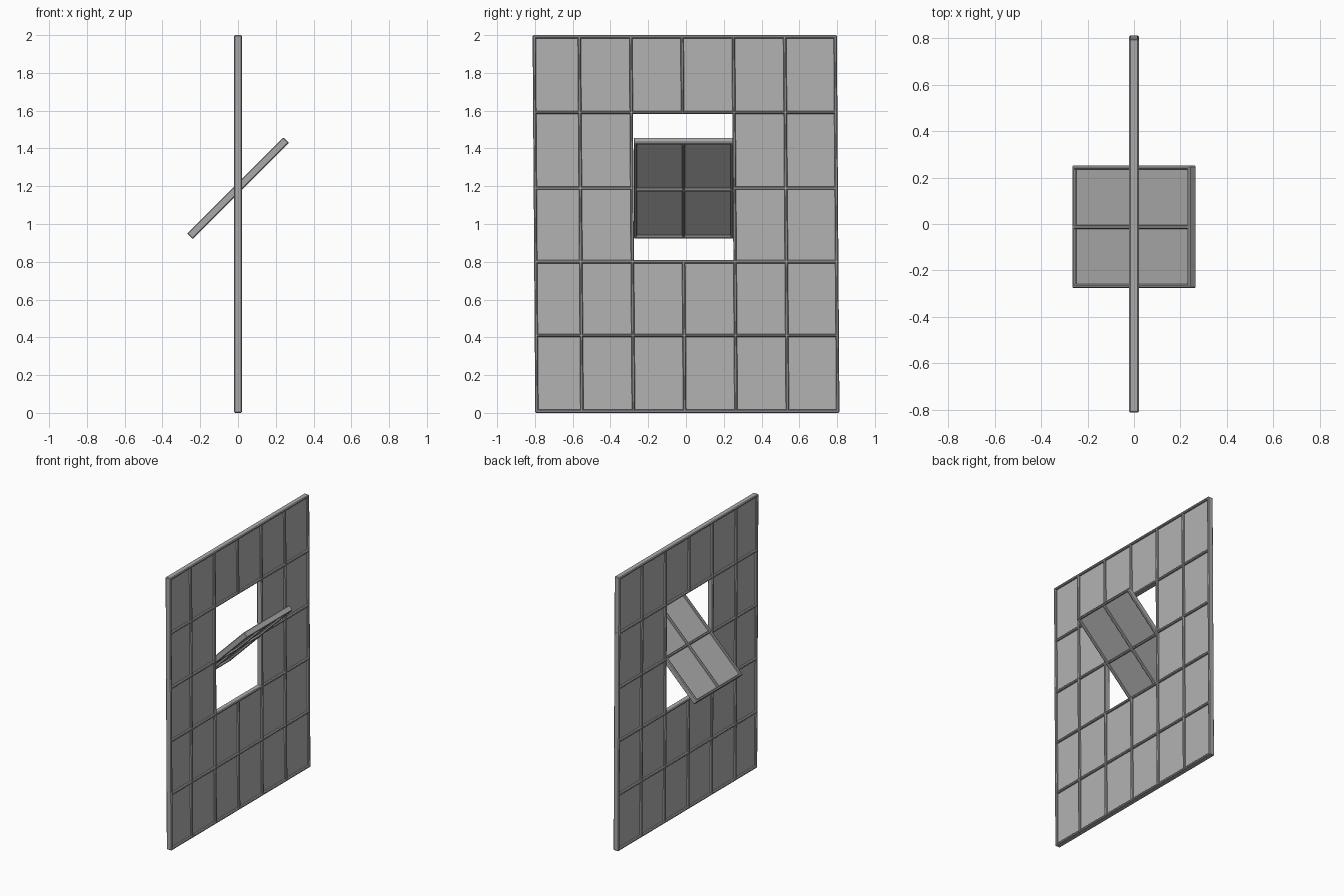
import bpy, bmesh, math
from mathutils import Matrix, Vector

if "Cube" in bpy.data.objects:
    bpy.data.objects.remove(bpy.data.objects["Cube"], do_unlink=True)


def make_material(name, value):
    mat = bpy.data.materials.new(name)
    mat.use_nodes = True
    colour = (value, value, value, 1)
    mat.diffuse_color = colour
    mat.node_tree.nodes["Principled BSDF"].inputs["Base Color"].default_value = colour
    return mat


FRAME = make_material("frame grey", 0.40)
PANE = make_material("pane grey", 0.45)
DEPTH, WIDTH, GLASS = 0.042, 0.017, 0.012
IDENTITY = Matrix.Identity(4)


def box(name, size, matrix, mat, chamfer=0):
    bm = bmesh.new()
    bmesh.ops.create_cube(bm, size=1, matrix=Matrix.Diagonal((*size, 1)))
    if chamfer:
        bmesh.ops.bevel(bm, geom=bm.edges[:], offset=chamfer, segments=1, affect='EDGES')
    bm.transform(matrix)
    mesh = bpy.data.meshes.new(name)
    bm.to_mesh(mesh)
    bm.free()
    mesh.materials.append(mat)
    obj = bpy.data.objects.new(name, mesh)
    bpy.context.collection.objects.link(obj)


def bar(name, start, end, place=IDENTITY):
    """Chamfered bar between two (y, z) points in the window plane."""
    a, b = Vector((0, *start)), Vector((0, *end))
    run = b - a
    turn = Matrix.Rotation(-math.atan2(run.y, run.z), 4, 'X')
    box(name, (DEPTH, WIDTH, run.length + WIDTH),
        place @ Matrix.Translation((a + b) / 2) @ turn, FRAME, 0.005)


def sheet(name, y0, y1, z0, z1, place=IDENTITY):
    spot = Matrix.Translation((0, (y0 + y1) / 2, (z0 + z1) / 2))
    box(name, (GLASS, y1 - y0, z1 - z0), place @ spot, PANE)


def lean(y, z):
    return (y - 0.007 * (z - 1), z)


# Fixed grid of uprights and rails around the central opening
columns = [-0.797, -0.558, -0.285, -0.014, 0.258, 0.53, 0.797]
rows = [0.009, 0.41, 0.80, 1.19, 1.59, 1.991]
left, right = columns[2], columns[4]
low, high = rows[2], rows[4]
first, last, bottom, top = columns[0], columns[-1], rows[0], rows[-1]

for i, y in enumerate(columns):
    spans = [(bottom, low), (high, top)] if i == 3 else [(bottom, top)]
    for z0, z1 in spans:
        bar("upright", lean(y, z0), lean(y, z1))
for i, z in enumerate(rows):
    spans = [(first, left), (right, last)] if i == 3 else [(first, last)]
    for y0, y1 in spans:
        bar("rail", lean(y0, z), lean(y1, z))

# Panes around the opening
sheet("lower_panes", first, last, bottom, low)
sheet("upper_panes", first, last, high, top)
sheet("side_panes", first, left, low, high)
sheet("side_panes", right, last, low, high)

# Pivoting sash, tilted open in the opening
half = 0.352
sash = Matrix.Translation((0, 0, 1.19)) @ Matrix.Rotation(math.radians(45), 4, 'Y')
sash_columns = [-0.268, -0.013, 0.243]
for y in sash_columns:
    bar("sash_upright", (y, -half), (y, half), sash)
for z in (-half, 0, half):
    bar("sash_rail", (sash_columns[0], z), (sash_columns[-1], z), sash)
sheet("sash_panes", sash_columns[0], sash_columns[-1], -half, half, sash)
